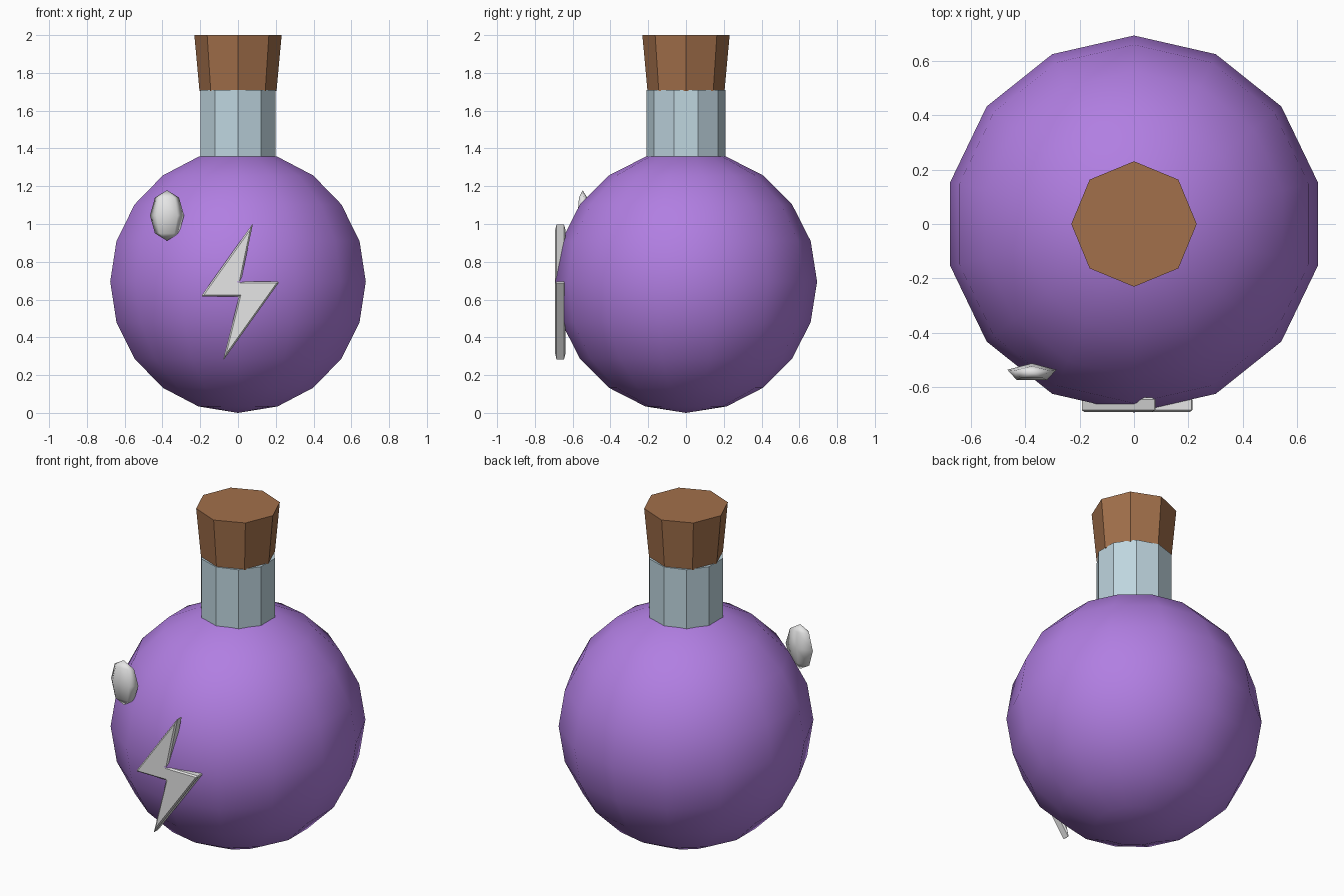
import bpy
import bmesh
from mathutils import Matrix, Vector

cube = bpy.data.objects.get("Cube")
if cube:
    bpy.data.objects.remove(cube, do_unlink=True)


def material(name, rgb):
    mat = bpy.data.materials.new(name)
    mat.use_nodes = True
    mat.diffuse_color = (*rgb, 1)
    mat.node_tree.nodes["Principled BSDF"].inputs["Base Color"].default_value = (*rgb, 1)
    return mat


purple = material("purple liquid", (0.44, 0.21, 0.76))
glass = material("pale blue glass", (0.52, 0.67, 0.74))
brown = material("cork brown", (0.36, 0.16, 0.07))
white = material("white", (0.79, 0.79, 0.79))


def finish(bm, name, mat, smooth=False):
    bmesh.ops.recalc_face_normals(bm, faces=bm.faces)
    mesh = bpy.data.meshes.new(name)
    for face in bm.faces:
        face.smooth = smooth
    bm.to_mesh(mesh)
    bm.free()
    mesh.materials.append(mat)
    obj = bpy.data.objects.new(name, mesh)
    bpy.context.collection.objects.link(obj)
    return obj


def ball(name, mat, centre, scale, segments, rings):
    bm = bmesh.new()
    place = Matrix.Translation(centre) @ Matrix.Diagonal((*scale, 1))
    bmesh.ops.create_uvsphere(bm, u_segments=segments, v_segments=rings, radius=1, matrix=place)
    return finish(bm, name, mat, smooth=True)


def tapered_tube(name, mat, sides, r_bottom, r_top, z_bottom, z_top):
    bm = bmesh.new()
    bmesh.ops.create_cone(bm, cap_ends=True, segments=sides, radius1=r_bottom, radius2=r_top,
                          depth=z_top - z_bottom,
                          matrix=Matrix.Translation((0, 0, (z_bottom + z_top) / 2)))
    return finish(bm, name, mat)


# Flask body, neck and stopper
ball("flask_body", purple, (0, 0, 0.695), (0.694, 0.694, 0.695), 14, 10)
tapered_tube("flask_neck", glass, 10, 0.209, 0.209, 1.30, 1.71)
tapered_tube("cork_stopper", brown, 8, 0.204, 0.231, 1.705, 2.0)

# Glint on the upper front of the flask
ball("glint", white, (-0.376, -0.547, 1.045), (0.095, 0.034, 0.134), 5, 4)

# Lightning bolt emblem: extruded outline with chamfered rims
outline = [(0.08, 1.005), (0.015, 0.695), (0.22, 0.695),
           (-0.08, 0.275), (0.005, 0.615), (-0.197, 0.615)]
bm = bmesh.new()
front = bm.faces.new([bm.verts.new((x, -0.693, z)) for x, z in outline])
back = bmesh.ops.extrude_face_region(bm, geom=[front], use_keep_orig=True)["geom"]
bmesh.ops.translate(bm, vec=Vector((0, 0.055, 0)),
                    verts=[v for v in back if isinstance(v, bmesh.types.BMVert)])
bolt = finish(bm, "lightning_bolt", white)
chamfer = bolt.modifiers.new("chamfer", "BEVEL")
chamfer.width = 0.008
chamfer.segments = 1
